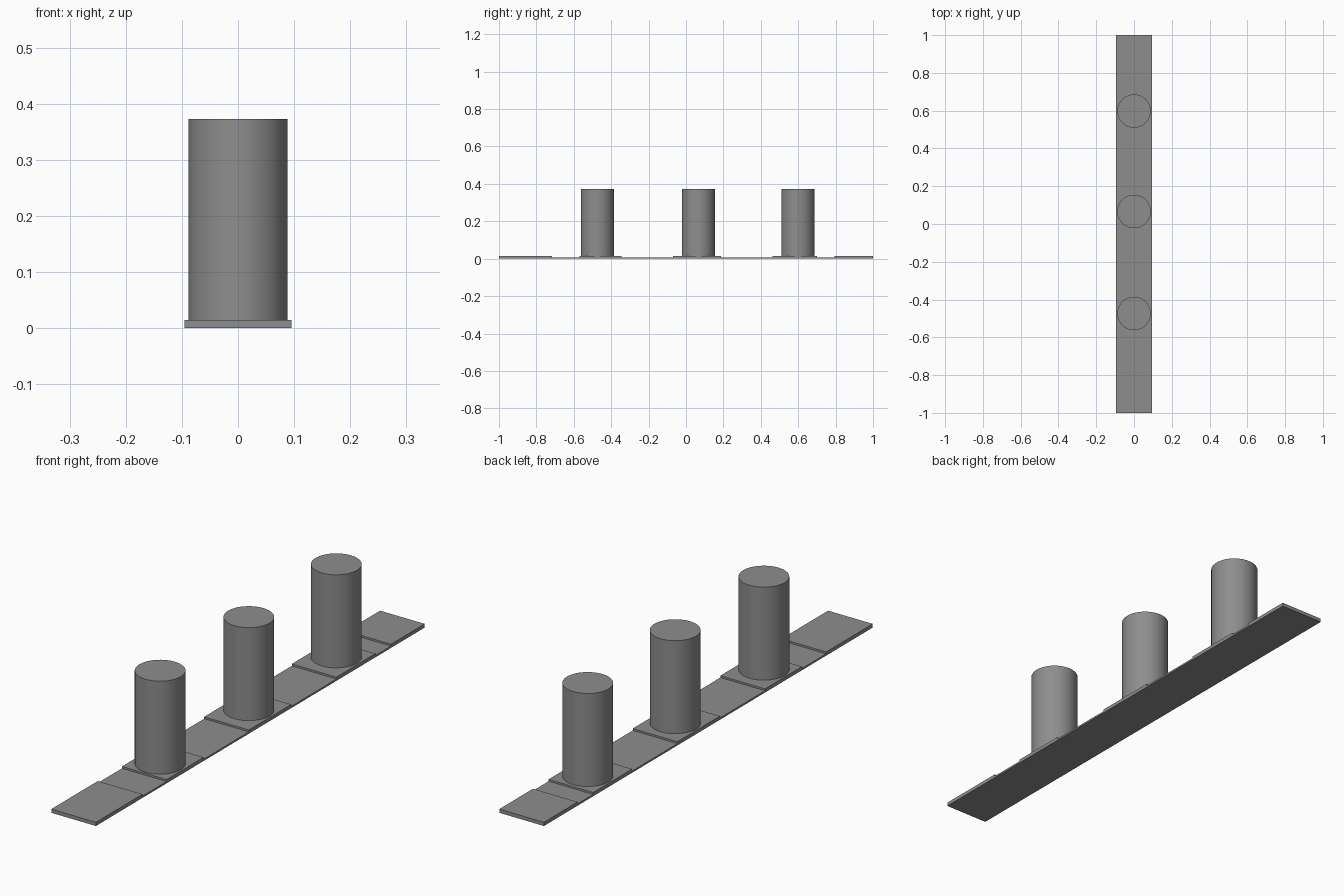
import bpy

if "Cube" in bpy.data.objects:
    bpy.data.objects.remove(bpy.data.objects["Cube"])

WIDTH = 0.19      # strip width
STRIP_H = 0.007   # thickness of the thin strip
PAD_H = 0.0143    # top of the raised pads
POST_TOP = 0.3725
POST_R = 0.0885

grey = bpy.data.materials.new("mid_grey")
grey.diffuse_color = (0.27, 0.27, 0.27, 1)
grey.use_nodes = True
grey.node_tree.nodes["Principled BSDF"].inputs["Base Color"].default_value = grey.diffuse_color


def finish(name):
    obj = bpy.context.object
    obj.name = name
    obj.data.materials.append(grey)
    return obj


# One base: a stepped side profile extruded across the width
pads = [(-1.0, -0.717), (-0.57, -0.345), (-0.07, 0.188), (0.463, 0.70), (0.795, 1.0)]
profile = [(1.0, 0.0), (-1.0, 0.0)]
for start, end in pads:
    if start > -1:
        profile.append((start, STRIP_H))
    profile += [(start, PAD_H), (end, PAD_H)]
    if end < 1:
        profile.append((end, STRIP_H))

n = len(profile)
verts = [(x, y, z) for x in (-WIDTH / 2, WIDTH / 2) for y, z in profile]
faces = [tuple(range(n)), tuple(reversed(range(n, 2 * n)))]
faces += [(i, i + n, (i + 1) % n + n, (i + 1) % n) for i in range(n)]
mesh = bpy.data.meshes.new("base_strip")
mesh.from_pydata(verts, [], faces)
base = bpy.data.objects.new("base_strip", mesh)
bpy.context.collection.objects.link(base)
bpy.context.view_layer.objects.active = base
base.select_set(True)
bpy.ops.object.mode_set(mode='EDIT')
bpy.ops.mesh.select_all(action='SELECT')
bpy.ops.mesh.normals_make_consistent(inside=False)
bpy.ops.object.mode_set(mode='OBJECT')
finish("base_strip")

# Three round posts standing on the middle pads
for name, y in (("front_post", -0.474), ("middle_post", 0.066), ("back_post", 0.598)):
    bpy.ops.mesh.primitive_cylinder_add(
        vertices=64, radius=POST_R, depth=POST_TOP - PAD_H,
        location=(0, y, (POST_TOP + PAD_H) / 2))
    finish(name)
    bpy.ops.object.shade_smooth_by_angle()
